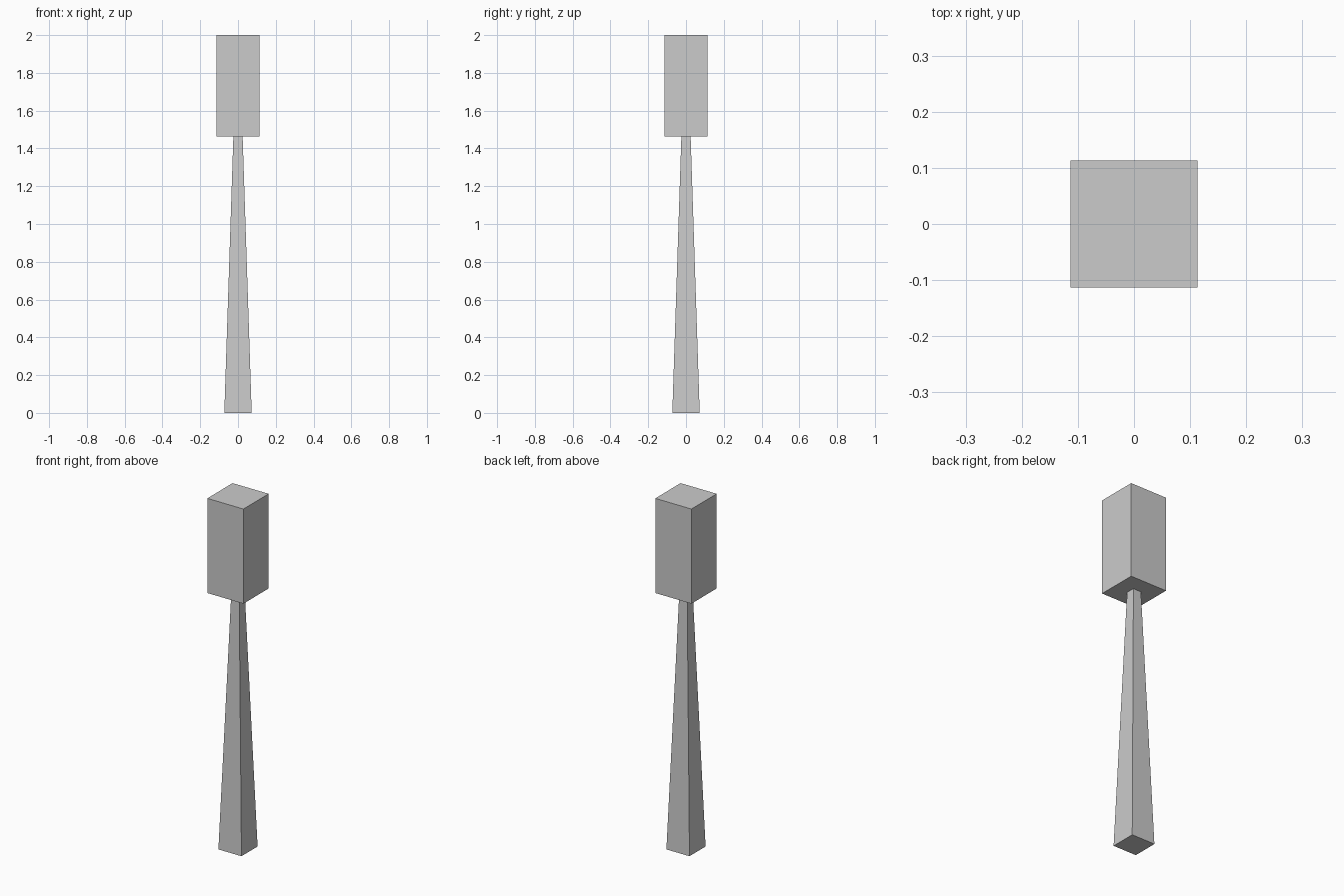
import bpy, bmesh

if "Cube" in bpy.data.objects:
    bpy.data.objects.remove(bpy.data.objects["Cube"])


def square_frustum(name, z0, z1, half0, half1):
    """Closed four-sided solid between two centred squares."""
    bm = bmesh.new()
    rings = [[bm.verts.new((sx * h, sy * h, z))
              for sx, sy in ((-1, -1), (1, -1), (1, 1), (-1, 1))]
             for z, h in ((z0, half0), (z1, half1))]
    low, high = rings
    bm.faces.new(low[::-1])
    bm.faces.new(high)
    for i in range(4):
        j = (i + 1) % 4
        bm.faces.new((low[i], low[j], high[j], high[i]))
    mesh = bpy.data.meshes.new(name)
    bm.to_mesh(mesh)
    bm.free()
    obj = bpy.data.objects.new(name, mesh)
    bpy.context.collection.objects.link(obj)
    return obj


# Tapered handle, narrowing towards the head
square_frustum("tapered_post", 0.0, 1.462, 0.0725, 0.0245)

# Straight square block on top
square_frustum("head_block", 1.462, 2.0, 0.1135, 0.1135)
